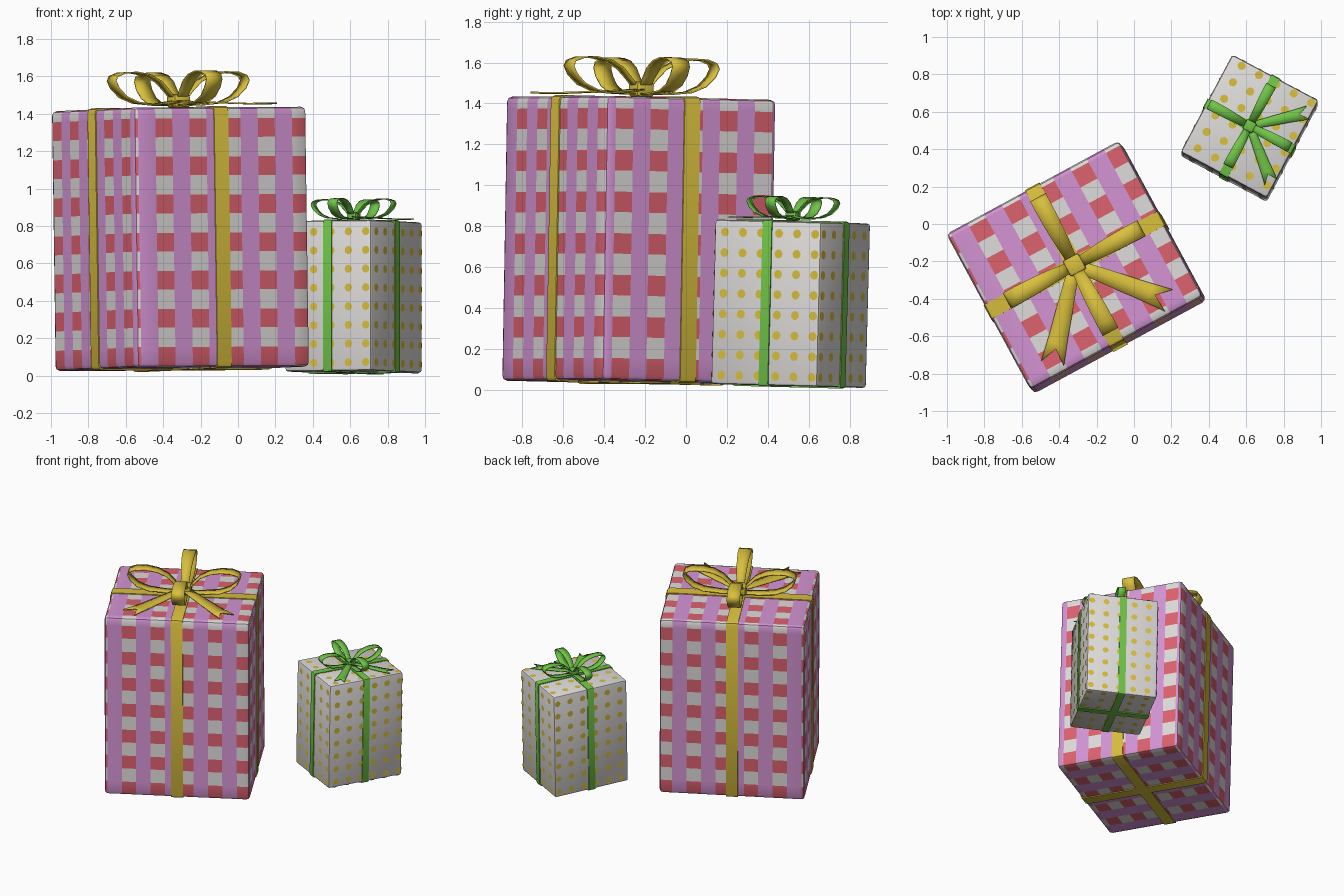
import bpy, bmesh, math
from mathutils import Matrix, Vector

if "Cube" in bpy.data.objects:
    bpy.data.objects.remove(bpy.data.objects["Cube"])


def mat(name, r, g, b):
    m = bpy.data.materials.new(name)
    lin = [c / 12.92 if c <= 0.04045 else ((c + 0.055) / 1.055) ** 2.4 for c in (r, g, b)]
    m.diffuse_color = (*lin, 1)
    m.use_nodes = True
    m.node_tree.nodes["Principled BSDF"].inputs["Base Color"].default_value = m.diffuse_color
    return m


WHITE = mat("paper white", 0.87, 0.86, 0.85)
PINK = mat("lilac pink", 0.83, 0.58, 0.83)
RED = mat("soft red", 0.86, 0.38, 0.43)
YELLOW = mat("golden yellow", 0.85, 0.75, 0.24)
GREEN = mat("ribbon green", 0.44, 0.77, 0.28)


def frame(base, normal, deg):
    """Placement of a gift: base centre, leaning up direction, heading."""
    n = Vector(normal).normalized()
    a = Vector((math.cos(math.radians(deg)), math.sin(math.radians(deg)), 0))
    a = (a - n * a.dot(n)).normalized()
    b = n.cross(a)
    return Matrix.Translation(base) @ Matrix((a, b, n)).transposed().to_4x4()


def finish(bm, name, mats, M, angle=40, thick=0):
    me = bpy.data.meshes.new(name)
    bm.normal_update()
    bm.to_mesh(me)
    bm.free()
    for m in mats:
        me.materials.append(m)
    ob = bpy.data.objects.new(name, me)
    bpy.context.collection.objects.link(ob)
    ob.matrix_world = M
    bpy.ops.object.select_all(action='DESELECT')
    ob.select_set(True)
    bpy.context.view_layer.objects.active = ob
    bpy.ops.object.shade_smooth_by_angle(angle=math.radians(angle))
    if thick:
        s = ob.modifiers.new("thickness", 'SOLIDIFY')
        s.thickness = thick
        s.offset = 0
    return ob


def block(size, zc, bevel, axis=None, segs=2):
    """Rounded box; with axis given, only edges along that axis are rounded."""
    bm = bmesh.new()
    bmesh.ops.create_cube(bm, size=1)
    for v in bm.verts:
        v.co = Vector([v.co[i] * size[i] for i in range(3)]) + Vector((0, 0, zc))
    edges = [e for e in bm.edges if axis is None or
             abs((e.verts[0].co - e.verts[1].co).normalized()[axis]) > 0.9]
    bmesh.ops.bevel(bm, geom=edges, offset=bevel, segments=segs, affect='EDGES', profile=0.5)
    return bm


def band(points, heading, name, color, M, s, fork=0):
    """Ribbon strip along (distance, height, width) points, optional forked end."""
    bm = bmesh.new()
    c, sn = math.cos(math.radians(heading)), math.sin(math.radians(heading))
    rows = []
    for i, (r, h, w) in enumerate(points):
        row = []
        for k in (-0.5, 0, 0.5):
            rr = r - (fork if fork and i == len(points) - 1 and k == 0 else 0)
            row.append(bm.verts.new(Vector((rr * c - k * w * sn, rr * sn + k * w * c, h)) * s))
        rows.append(row)
    for p, q in zip(rows, rows[1:]):
        for j in (0, 1):
            bm.faces.new((p[j], q[j], q[j + 1], p[j + 1]))
    finish(bm, name, [color], M, 60, 0.008 * s)


LOOP = [(0.02, 0.03, .06), (0.07, 0.09, .065), (0.12, 0.14, .075), (0.19, 0.175, .085),
        (0.27, 0.19, .092), (0.345, 0.187, .095), (0.393, 0.17, .095), (0.405, 0.145, .095),
        (0.385, 0.105, .095), (0.335, 0.058, .09), (0.26, 0.028, .085), (0.14, 0.016, .07),
        (0.02, 0.014, .06)]
TAIL = [(0.02, 0.035, .06), (0.12, 0.03, .075), (0.25, 0.022, .09), (0.37, 0.016, .1),
        (0.43, 0.014, .108), (0.54, 0.014, .125)]


def wrap(prefix, A, B, H, color, M, s):
    """Crossed ribbon and bow."""
    w, t = 0.086 * s, 0.006
    for name, size, axis in (("ribbon_front_back", (w, B + 2 * t, H + 2 * t), 0),
                             ("ribbon_sides", (A + 2 * t, w, H + 2 * t), 1)):
        finish(block(size, H / 2, 0.025 * s, axis), f"{prefix}_{name}", [color], M)
    top = M @ Matrix.Translation((0, 0, H + t))
    for i in range(4):
        band(LOOP, i * 90, f"{prefix}_bow_loop_{i + 1}", color, top, s)
    for i, ang in enumerate((-49, -131)):
        band(TAIL, ang, f"{prefix}_bow_tail_{i + 1}", color, top, s, fork=0.08)
    finish(block((0.1 * s, 0.1 * s, 0.075 * s), 0.037 * s, 0.018 * s),
           f"{prefix}_bow_knot", [color], top)


# Large checked gift: a rounded box cut along the stripe borders
A, B, H = 1.05, 0.945, 1.39
big = frame((-0.298, -0.243, 0.036), (-0.014, 0.017, 1), 28.4)
bm = block((A, B, H), H / 2, 0.025)
# per axis: start, period, band width, measured from the low side (top for z)
BANDS = [(-A / 2 + 0.022, 0.2075, 0.105), (-B / 2 + 0.05, 0.193, 0.098),
         (H - 0.06 - 0.1 - 6 * 0.2037, 0.2037, 0.1)]


def inside(co, ax):
    start, period, width = BANDS[ax]
    return (co[ax] - start) % period < width


for ax, (start, period, width) in enumerate(BANDS):
    no = Vector([1 if i == ax else 0 for i in range(3)])
    for k in range(-1, 8):
        for off in (0, width):
            bmesh.ops.bisect_plane(bm, geom=bm.verts[:] + bm.edges[:] + bm.faces[:],
                                   plane_co=no * (start + k * period + off), plane_no=no)
bm.normal_update()
for f in bm.faces:
    co = f.calc_center_median()
    ax = max(range(3), key=lambda i: abs(f.normal[i]))
    stripe = not inside(co, 1) if ax == 0 else inside(co, 0)
    check = inside(co, 1 if ax == 2 else 2)
    f.material_index = 1 if stripe else 2 if check else 0
finish(bm, "large_gift_box", [WHITE, PINK, RED], big)
wrap("large", A, B, H, YELLOW, big, 1.0)

# Small dotted gift
A, B, H = 0.59, 0.522, 0.805
small = frame((0.618, 0.502, 0.018), (0.0, 0.026, 1), 62)
finish(block((A, B, H), H / 2, 0.015), "small_gift_box", [WHITE], small)
wrap("small", A, B, H, GREEN, small, 0.6)

# Dots as thin plates on all six sides
us = [-A / 2 + 0.06 + 0.1 * k for k in range(6)]
vs = [-B / 2 + 0.03 + 0.105 * k for k in range(5)]
ws = [H - 0.06 - 0.1 * k for k in range(8)]
bm = bmesh.new()


def dot(center, axis):
    i, j = (axis + 1) % 3, (axis + 2) % 3
    sign = 1 if (center[axis] - (H / 2 if axis == 2 else 0)) > 0 else -1
    ring = []
    for k in range(12):
        p = Vector(center)
        p[i] += 0.022 * math.cos(k * math.pi / 6)
        p[j] += 0.022 * math.sin(k * math.pi / 6) * sign
        ring.append(bm.verts.new(p))
    bm.faces.new(ring)


e = 0.002
for side in (-1, 1):
    for v in vs:
        for w in ws:
            dot((side * (A / 2 + e), v, w), 0)
    for u in us:
        for w in ws:
            dot((u, side * (B / 2 + e), w), 1)
        for v in vs:
            dot((u, v, H + e if side > 0 else -e), 2)
finish(bm, "small_gift_dots", [YELLOW], small)
